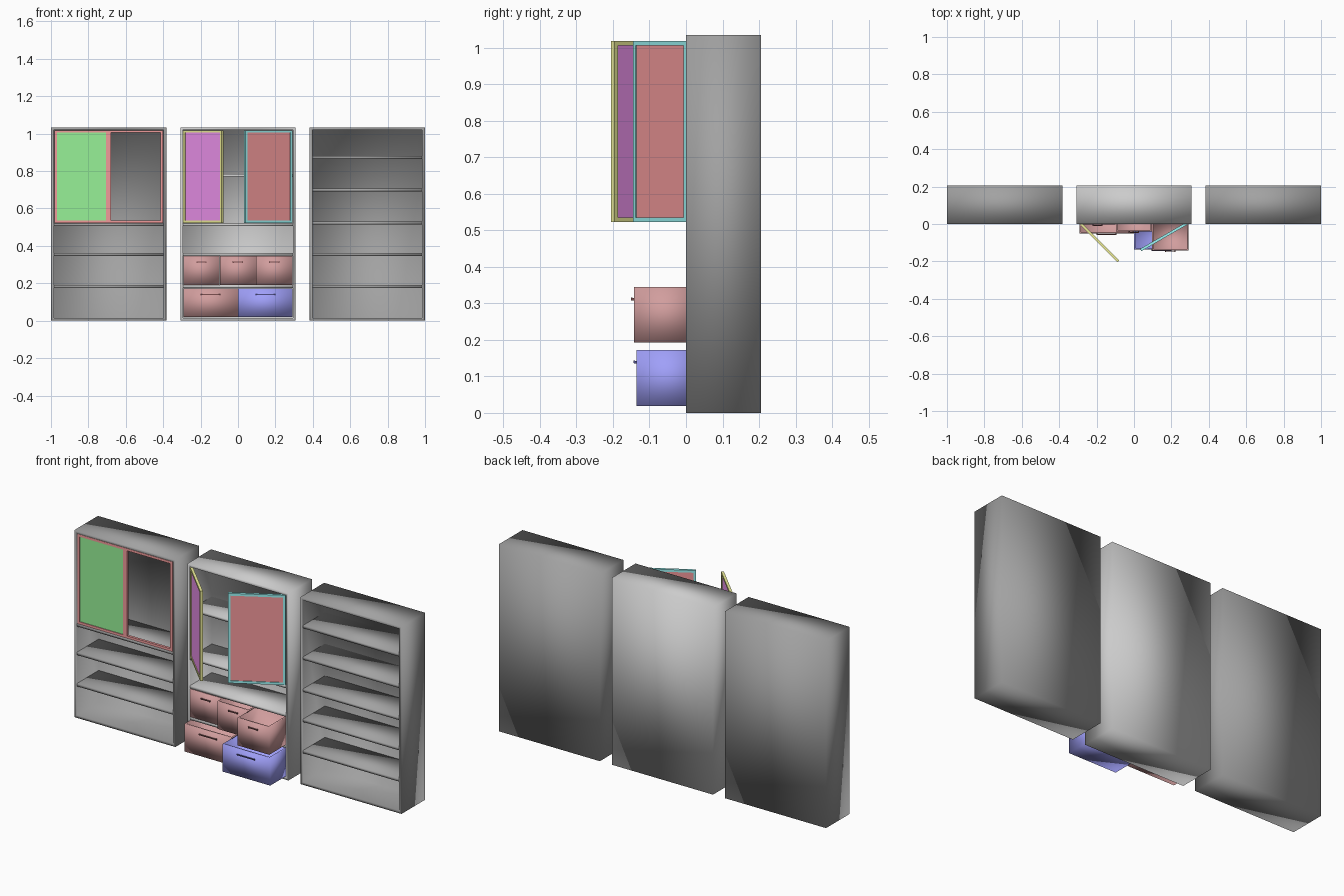
import bpy, bmesh, math
from mathutils import Matrix, Vector

if "Cube" in bpy.data.objects:
    bpy.data.objects.remove(bpy.data.objects["Cube"])

W, H, D, T = 0.617, 1.034, 0.205, 0.015   # cabinet width, height, depth, panel


def material(name, rgb):
    m = bpy.data.materials.new(name)
    m.diffuse_color = (*rgb, 1)
    m.use_nodes = True
    m.node_tree.nodes["Principled BSDF"].inputs["Base Color"].default_value = m.diffuse_color
    return m


DARK_GREY = material("dark_grey", (0.36, 0.36, 0.36))
LIGHT_GREY = material("light_grey", (0.68, 0.68, 0.68))
ROSE = material("rose", (0.64, 0.34, 0.34))
BLUE = material("blue", (0.35, 0.35, 0.95))
ROSE_HANDLE = material("rose_handle", (0.2, 0.08, 0.08))
BLUE_HANDLE = material("blue_handle", (0.08, 0.08, 0.25))
CORAL = material("coral", (0.88, 0.33, 0.33))
GREEN = material("green", (0.31, 0.88, 0.31))
YELLOW = material("yellow", (0.88, 0.88, 0.33))
PURPLE = material("purple", (0.88, 0.3, 0.88))
CYAN = material("cyan", (0.33, 0.9, 0.9))
RED = material("red", (0.9, 0.32, 0.33))


def finish(name, bm, mat=None, smooth=False):
    bmesh.ops.recalc_face_normals(bm, faces=bm.faces)
    for f in bm.faces:
        f.smooth = smooth
    mesh = bpy.data.meshes.new(name)
    bm.to_mesh(mesh)
    bm.free()
    ob = bpy.data.objects.new(name, mesh)
    bpy.context.collection.objects.link(ob)
    if mat:
        mesh.materials.append(mat)
    return ob


def box(bm, x0, x1, y0, y1, z0, z1):
    mid = Vector(((x0 + x1) / 2, (y0 + y1) / 2, (z0 + z1) / 2))
    size = Matrix.Diagonal((x1 - x0, y1 - y0, z1 - z0, 1))
    return bmesh.ops.create_cube(bm, size=1, matrix=Matrix.Translation(mid) @ size)


def frame(bm, x0, x1, y0, y1, z0, z1, b):
    """Mitred rectangular ring in the xz plane with border b."""
    rings = []
    for y in (y0, y1):
        for i in (0, b):
            corners = ((x0 + i, z0 + i), (x1 - i, z0 + i), (x1 - i, z1 - i), (x0 + i, z1 - i))
            rings.append([bm.verts.new((x, y, z)) for x, z in corners])
    fo, fi, bo, bi = rings
    for p, q in ((fo, fi), (fi, bi), (bi, bo), (bo, fo)):
        for k in range(4):
            n = (k + 1) % 4
            bm.faces.new((p[k], p[n], q[n], q[k]))


def hollow(bm, direction, border, depth):
    """Inset the faces looking along direction and sink them by depth."""
    bm.normal_update()
    d = Vector(direction)
    faces = [f for f in bm.faces if f.normal.dot(d) > 0.9]
    bmesh.ops.inset_region(bm, faces=faces, thickness=border, use_even_offset=True)
    sunk = bmesh.ops.extrude_face_region(bm, geom=faces)
    verts = [v for v in sunk["geom"] if isinstance(v, bmesh.types.BMVert)]
    bmesh.ops.translate(bm, vec=-d * depth, verts=verts)
    bmesh.ops.delete(bm, geom=faces, context='FACES_ONLY')


def cabinet(name, cx, shelf_tops, mat):
    # softly shaded carcass, open at the front
    bm = bmesh.new()
    box(bm, cx - W / 2, cx + W / 2, 0, D, 0, H)
    hollow(bm, (0, -1, 0), T, D - T)
    finish(name, bm, mat, smooth=True)
    # shelves
    bm = bmesh.new()
    for z in shelf_tops:
        front = 0.016 if z == 0.783 else 0.001    # the one behind the doors is set back
        box(bm, cx - W / 2 + T, cx + W / 2 - T, front, D - T, z - 0.016, z)
    finish(name + "_shelves", bm, mat, smooth=True)


def drawer(name, x0, x1, z0, z1, y, handle_w, mat, handle_mat):
    # open-topped box
    bm = bmesh.new()
    box(bm, x0, x1, y, y + 0.18, z0, z1)
    hollow(bm, (0, 0, 1), 0.008, z1 - z0 - 0.008)
    finish(name, bm, mat, smooth=True)
    # bar handle on two posts
    bm = bmesh.new()
    c, h, z = (x0 + x1) / 2, handle_w / 2, z1 - 0.032
    box(bm, c - h, c + h, y - 0.008, y - 0.004, z - 0.003, z + 0.003)
    for s in (-1, 1):
        px = c + s * (h - 0.003)
        box(bm, px - 0.003, px + 0.003, y - 0.007, y + 0.001, z - 0.005, z + 0.002)
    finish(name + "_handle", bm, handle_mat)


def door(name, hinge_x, side, angle, frame_mat, pane_mat):
    """Door hinged at hinge_x, reaching towards +x (side 1) or -x (side -1)."""
    L, z0, z1, b = 0.29, 0.522, 1.018, 0.013
    xs = sorted((0, side * L))
    turn = Matrix.Translation((hinge_x, 0, 0)) @ Matrix.Rotation(-side * math.radians(angle), 4, 'Z')
    bm = bmesh.new()
    frame(bm, *xs, 0, 0.014, z0, z1, b)
    finish(name + "_frame", bm, frame_mat).matrix_world = turn
    if pane_mat:
        bm = bmesh.new()
        box(bm, xs[0] + b, xs[1] - b, 0.004, 0.010, z0 + b, z1 - b)
        finish(name + "_pane", bm, pane_mat).matrix_world = turn


# Cabinets
PITCH = 1 - W / 2
cabinet("left_cabinet", -PITCH, (0.19, 0.363, 0.521), DARK_GREY)
cabinet("middle_cabinet", 0, (0.19, 0.363, 0.521, 0.783), LIGHT_GREY)
cabinet("right_cabinet", PITCH, (0.19, 0.363, 0.53, 0.707, 0.881), DARK_GREY)

# Closed doors on the left cabinet, the second with an open frame
door("left_closed_door", -PITCH - 0.29, 1, 0, CORAL, GREEN)
door("right_closed_door", -PITCH + 0.29, -1, 0, CORAL, None)

# Open doors on the middle cabinet
door("left_open_door", -0.293, 1, 45, YELLOW, PURPLE)
door("right_open_door", 0.291, -1, 30, CYAN, RED)

# Upper drawers, each pulled out by a different amount
for i, (label, y) in enumerate((("left", -0.002), ("middle", -0.04), ("right", -0.143))):
    x = -0.292 + i * 0.1947
    drawer("upper_" + label + "_drawer", x, x + 0.1937, 0.192, 0.345, y, 0.056, ROSE, ROSE_HANDLE)

# Lower drawers
drawer("lower_left_drawer", -0.292, -0.001, 0.019, 0.172, -0.05, 0.107, ROSE, ROSE_HANDLE)
drawer("lower_right_drawer", 0.001, 0.292, 0.019, 0.172, -0.136, 0.107, BLUE, BLUE_HANDLE)
